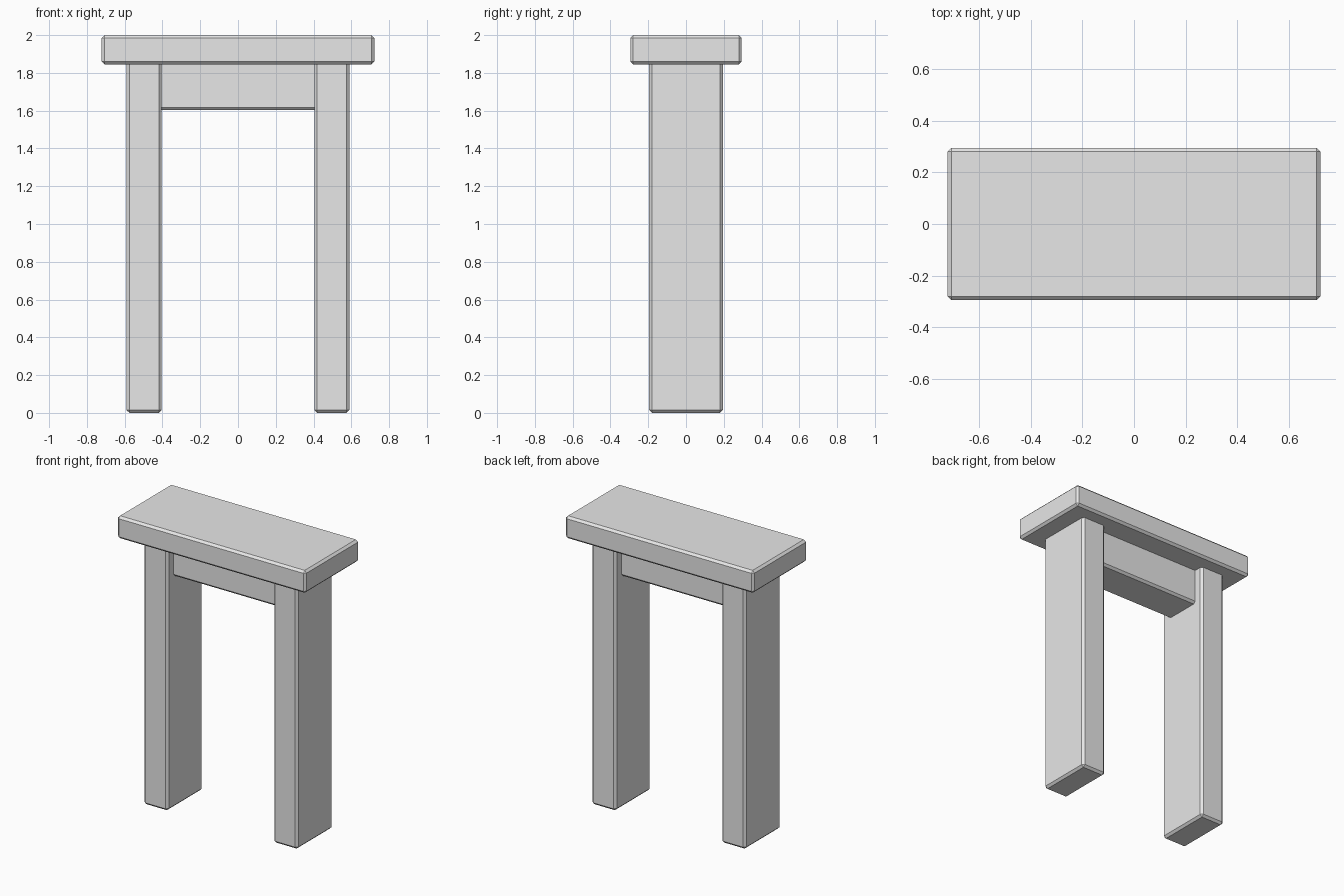
import bpy
import bmesh
from mathutils import Vector

cube = bpy.data.objects.get("Cube")
if cube:
    bpy.data.objects.remove(cube, do_unlink=True)

# Single plain grey finish
grey = bpy.data.materials.new("plain_grey")
grey.use_nodes = True
colour = (0.8, 0.8, 0.8, 1)
grey.diffuse_color = colour
grey.node_tree.nodes["Principled BSDF"].inputs["Base Color"].default_value = colour

CHAMFER = 0.015


def board(name, low, high):
    """Flat-faced board with chamfered edges, spanning two corners."""
    low, high = Vector(low), Vector(high)
    bm = bmesh.new()
    bmesh.ops.create_cube(bm, size=1)
    bmesh.ops.scale(bm, vec=high - low, verts=bm.verts)
    mesh = bpy.data.meshes.new(name)
    bm.to_mesh(mesh)
    bm.free()
    mesh.materials.append(grey)
    obj = bpy.data.objects.new(name, mesh)
    obj.location = (low + high) / 2
    bpy.context.collection.objects.link(obj)
    bevel = obj.modifiers.new("chamfer", "BEVEL")
    bevel.width = CHAMFER
    bevel.segments = 1
    return obj


# Seat slab
SEAT_BOTTOM = 1.845
board("seat", (-0.722, -0.295, SEAT_BOTTOM), (0.722, 0.295, 2))

# Two slab legs, tops let into the seat
for side, x in (("left", 0.497), ("right", -0.497)):
    board(side + "_leg", (x - 0.093, -0.195, 0),
          (x + 0.093, 0.195, SEAT_BOTTOM + CHAMFER))

# Apron between the legs, ends let into them
board("apron", (-0.45, -0.13, 1.603), (0.45, 0.13, SEAT_BOTTOM + CHAMFER))
